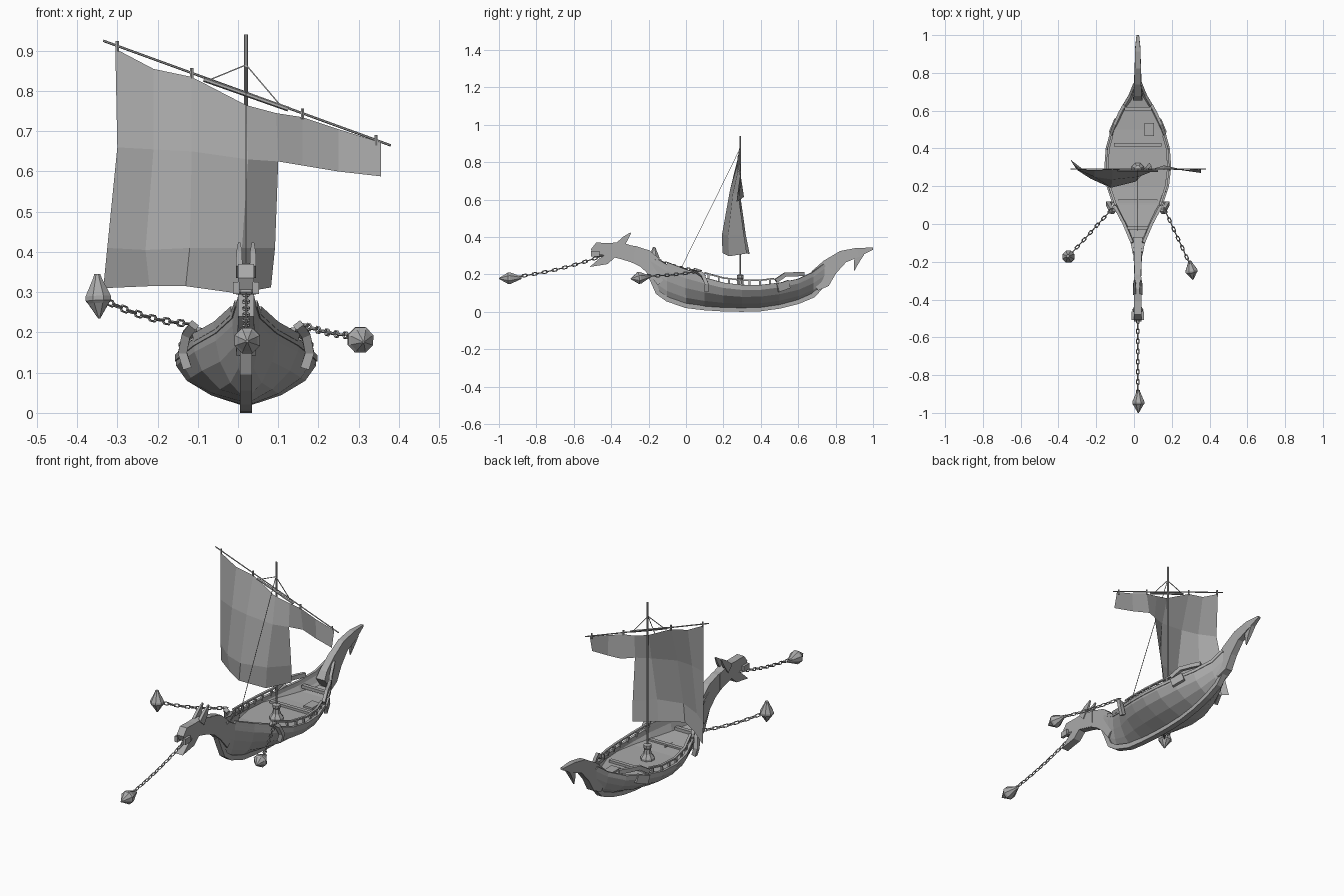
import bpy, bmesh, math
from mathutils import Vector, Matrix

cube = bpy.data.objects.get("Cube")
if cube:
    bpy.data.objects.remove(cube)

grey = bpy.data.materials.new("plain_grey")
grey.use_nodes = True
grey.diffuse_color = (0.4, 0.4, 0.4, 1)
grey.node_tree.nodes["Principled BSDF"].inputs["Base Color"].default_value = (0.4, 0.4, 0.4, 1)
CX = 0.02  # ship centreline
X, Y, Z = Vector((1, 0, 0)), Vector((0, 1, 0)), Vector((0, 0, 1))


def finish(name, bm, closed=True):
    if closed:
        bmesh.ops.recalc_face_normals(bm, faces=bm.faces)
    mesh = bpy.data.meshes.new(name)
    bm.to_mesh(mesh)
    bm.free()
    mesh.materials.append(grey)
    obj = bpy.data.objects.new(name, mesh)
    bpy.context.collection.objects.link(obj)
    return obj


def sheet(name, rows):
    """Surface through equal rows of points."""
    bm = bmesh.new()
    grid = [[bm.verts.new(p) for p in row] for row in rows]
    for a, b in zip(grid, grid[1:]):
        for i in range(len(a) - 1):
            bm.faces.new((a[i], a[i + 1], b[i + 1], b[i]))
    return finish(name, bm, False)


def sweep(name, path, sizes, sides=4, ref=Z):
    """Tube along a path; sizes holds half width across and half height."""
    path = [Vector(p) for p in path]
    if isinstance(sizes, tuple):
        sizes = [sizes] * len(path)
    bm, rings = bmesh.new(), []
    for i, p in enumerate(path):
        t = (path[min(i + 1, len(path) - 1)] - path[max(i - 1, 0)]).normalized()
        across = t.cross(ref).normalized()
        up = across.cross(t)
        grow = 1 / math.cos(math.pi / sides) if sides == 4 else 1
        ring = []
        for k in range(sides):
            a = 2 * math.pi * (k + 0.5) / sides
            ring.append(bm.verts.new(p + grow * (across * math.cos(a) * sizes[i][0] + up * math.sin(a) * sizes[i][1])))
        rings.append(ring)
    for a, b in zip(rings, rings[1:]):
        for k in range(sides):
            bm.faces.new((a[k], a[(k + 1) % sides], b[(k + 1) % sides], b[k]))
    bm.faces.new(rings[0])
    bm.faces.new(rings[-1])
    return finish(name, bm)


def rod(name, a, b, r, sides=6):
    a, b = Vector(a), Vector(b)
    ref = Y if abs((b - a).normalized().z) > 0.8 else Z
    return sweep(name, [a, b], (r, r), sides, ref)


def box(name, centre, size):
    bm = bmesh.new()
    bmesh.ops.create_cube(bm, size=1, matrix=Matrix.Translation(centre) @ Matrix.Diagonal((*size, 1)))
    return finish(name, bm)


def spine(name, rows):
    """Post in the centre plane from (y, z, half width, half depth)."""
    return sweep(name, [(CX, r[0], r[1]) for r in rows], [(r[3], r[2]) for r in rows], 4, X)


def ring_link(bm, centre, direction, roll, major, minor, stretch):
    """Low-sided link, long axis on the given direction."""
    rot = direction.to_track_quat('X', 'Z').to_matrix() @ Matrix.Rotation(roll, 3, 'X')
    rings = []
    for i in range(6):
        a = math.tau * i / 6
        ring = []
        for j in range(4):
            b = math.tau * j / 4
            r = major + minor * math.cos(b)
            ring.append(bm.verts.new(centre + rot @ Vector((r * math.cos(a) * stretch, r * math.sin(a), minor * math.sin(b)))))
        rings.append(ring)
    for i in range(6):
        a, b = rings[i], rings[(i + 1) % 6]
        for j in range(4):
            bm.faces.new((a[j], b[j], b[(j + 1) % 4], a[(j + 1) % 4]))


def chain(name, start, end, sag):
    start, end = Vector(start), Vector(end)
    count = round((end - start).length / 0.027)
    bm = bmesh.new()
    for i in range(count + 1):
        t = i / count
        p = start.lerp(end, t) - Z * sag * 4 * t * (1 - t)
        d = end - start - Z * sag * 4 * (1 - 2 * t)
        ring_link(bm, p, d, math.pi / 2 * (i % 2), 0.008, 0.003, 1.9)
    finish(name, bm)


def weight(name, start, end):
    profile = [(0, .008), (.1, .012), (.5, .034), (.6, .034), (.66, .028), (1, .003)]
    start, end = Vector(start), Vector(end)
    ref = Y if abs((end - start).normalized().z) > 0.8 else Z
    sweep(name, [start.lerp(end, t) for t, r in profile], [(r, r) for t, r in profile], 8, ref)


# Hull stations: y, half width, bottom height, rim height
STATIONS = [(-.19, .016, .18, .29), (-.15, .021, .115, .272), (-.1, .03, .08, .243),
            (0, .072, .045, .205), (.1, .125, .033, .175), (.2, .158, .027, .148),
            (.3, .17, .025, .136), (.4, .163, .028, .136), (.5, .135, .042, .148),
            (.6, .09, .067, .168), (.68, .042, .1, .205), (.74, .018, .135, .25)]
SECTION = [(1, 1), (1, .84), (.85, .52), (.5, .2), (.1, 0)]


def station(y):
    for a, b in zip(STATIONS, STATIONS[1:]):
        if a[0] <= y <= b[0]:
            t = (y - a[0]) / (b[0] - a[0])
            return [p + (q - p) * t for p, q in zip(a, b)]


rows = []
for y, w, low, rim in STATIONS:
    half = [(w * u, low + (rim - low) * v) for u, v in SECTION]
    rows.append([(CX + x, y, z) for x, z in half] + [(CX - x, y, z) for x, z in reversed(half)])
hull = sheet("hull", rows)
solid = hull.modifiers.new("thickness", 'SOLIDIFY')
solid.thickness, solid.offset = 0.008, 0

# Keel, its ends running up inside the neck and the tail
keel = [(y, low - .0125, .015, .0125) for y, w, low, rim in STATIONS[1:-1]]
spine("keel", [(-.2, .215, .015, .0125)] + keel + [(.76, .175, .015, .0125)])

# Deck, cut to the width of the hull at its height
deck = []
for y, w, low, rim in STATIONS[2:-1]:
    z = .12 + .4 * max(0, rim - .155)
    v = (z - low) / (rim - low)
    width = w * min(1, .55 + .55 * v) * .99
    deck.append([(CX - width, y, z), (CX + width, y, z)])
sheet("deck", deck)
for y in (-.02, .61):
    w = station(y)[1] * .85
    box("deck_beam", (CX, y, .15), (2 * w, .02, .016))
for y in (.12, .42):
    box("deck_bench", (CX, y, .128), (station(y)[1] * 1.6, .02, .012))
box("deck_hatch", (CX + .06, .5, .126), (.05, .07, .01))
box("deck_plank", (CX, .08, .126), (.008, .13, .008))

# Gunwales, rails, stern brackets and chain arms on both sides
for side in (-1, 1):
    def edge(y, lift, inset=0):
        s = station(y)
        return (CX + side * (s[1] - inset), y, s[3] + lift)
    sweep("gunwale", [edge(s[0], 0) for s in STATIONS[1:]], (.007, .008))
    sweep("bow_rail", [edge(y, .012) for y in (-.1, 0, .1)], (.008, .01))
    sweep("side_rail", [edge(y, .033, .008) for y in (.1, .2, .3, .4, .47)], (.006, .004))
    for k in range(7):
        y = .12 + .055 * k
        rod("rail_post", edge(y, 0, .006), edge(y, .033, .008), .005, 4)
    sweep("stern_bracket", [edge(.48, .02), edge(.53, .045), edge(.59, .035), edge(.63, .02)], (.008, .011))
    sweep("stern_side_block", [edge(.49, -.02, -.006), edge(.55, -.01, -.006)], (.008, .022))
    sweep("chain_arm", [(CX + side * x, y, z) for x, y, z in
                        ((.146, .11, .11), (.158, .11, .15), (.148, .09, .195), (.13, .06, .218))], (.011, .01), 4, Y)

# Bow neck and stern tail
spine("bow_neck", [(-.11, .18, .025, .055), (-.165, .238, .021, .05), (-.22, .285, .019, .05),
                   (-.28, .308, .018, .045), (-.36, .325, .017, .038)])
spine("stern_tail", [(.68, .15, .025, .045), (.72, .18, .02, .06), (.77, .24, .018, .047),
                     (.84, .295, .016, .034), (.92, .318, .015, .025), (1, .338, .007, .005)])
spine("tail_hook", [(.935, .315, .013, .02), (.91, .265, .009, .014), (.9, .222, .002, .002)])

# Open-mouthed figurehead from a side profile
profile = [(-.28, .35), (-.345, .372), (-.41, .368), (-.48, .37), (-.508, .335), (-.495, .305),
           (-.44, .305), (-.515, .24), (-.42, .255), (-.38, .29), (-.28, .265)]
bm = bmesh.new()
face = bm.faces.new([bm.verts.new((CX - .02, y, z)) for y, z in profile])
new = bmesh.ops.extrude_face_region(bm, geom=[face])["geom"]
bmesh.ops.translate(bm, vec=X * .04, verts=[g for g in new if isinstance(g, bmesh.types.BMVert)])
bmesh.ops.triangulate(bm, faces=[f for f in bm.faces if len(f.verts) > 4])
finish("figurehead", bm)
for side in (-1, 1):
    x = CX + side * .017
    sweep("figurehead_horn", [(x, -.36, .35), (x, -.325, .39), (x, -.296, .422)],
          [(.008, .022), (.007, .016), (.003, .003)])
    box("figurehead_cheek", (CX + side * .024, -.485, .31), (.016, .045, .03))
bm = bmesh.new()
ring_link(bm, Vector((CX, -.455, .3)), X, 0, .024, .006, 1)
finish("mouth_ring", bm)

# Chains with their weights
chain("bow_chain", (CX, -.46, .295), (CX, -.89, .19), .012)
weight("bow_weight", (CX + .003, -.88, .182), (CX + .003, -1, .178))
chain("right_chain", (-.125, .07, .222), (-.335, -.16, .282), .012)
weight("right_weight", (-.35, -.17, .345), (-.345, -.175, .235))
chain("left_chain", (.165, .07, .218), (.29, -.2, .192), .006)
weight("left_weight", (.295, -.195, .188), (.312, -.295, .176))

# Mast with stepped foot, yard, spar and ropes
foot = [(.115, .035), (.13, .035), (.15, .02), (.175, .016), (.18, .02), (.195, .02), (.2, .007)]
sweep("mast_foot", [(CX, .29, z) for z, r in foot], [(r, r) for z, r in foot], 8, Y)
rod("mast", (CX, .29, .12), (CX, .29, .94), .0055, 8)


def yard_height(x):
    return .925 - .364 * (x + .335)


rod("yard", (-.335, .292, .925), (.38, .292, yard_height(.38)), .003)
rod("yard_spar", (-.085, .28, .829), (.125, .28, .755), .006)
for x in (-.3, -.115, .16, .343):
    rod("yard_clamp", (x, .29, yard_height(x) - .014), (x, .29, yard_height(x) + .012), .0045)
for x, z in ((-.07, .828), (.105, .765)):
    rod("yard_rope", (CX, .285, .865), (x, .285, z), .0015, 4)
rod("forestay", (CX, .285, .865), (CX, -.035, .215), .0012, 4)

# Billowing sail and its loose side flap
sheet("sail", [
    [(-.305, .29, .905), (-.21, .285, .855), (-.115, .29, .835), (.02, .28, .765), (.095, .29, .745)],
    [(-.3, .285, .66), (-.21, .25, .655), (-.115, .235, .65), (.025, .25, .63), (.1, .28, .625)],
    [(-.325, .32, .41), (-.23, .24, .405), (-.12, .192, .41), (.01, .225, .41), (.092, .31, .41)],
    [(-.335, .34, .31), (-.22, .25, .315), (-.13, .195, .315), (0, .23, .297), (.082, .325, .312)]])
sheet("sail_flap", [
    [(.095, .29, .745), (.16, .29, .735), (.25, .285, .705), (.355, .29, .672)],
    [(.1, .28, .625), (.16, .31, .615), (.25, .29, .6), (.355, .27, .588)]])
